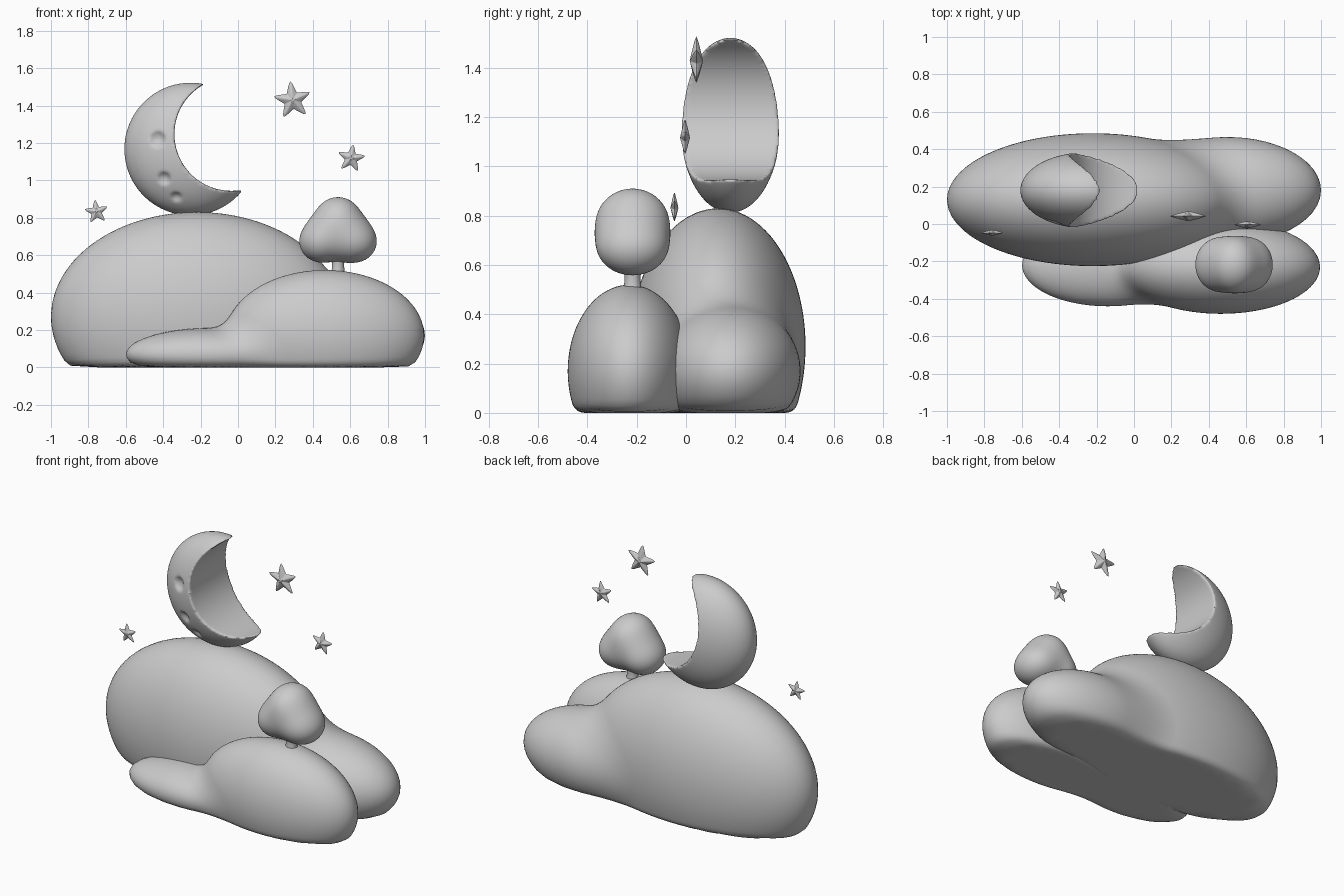
import bpy, bmesh, math
from mathutils import Vector

if "Cube" in bpy.data.objects:
    bpy.data.objects.remove(bpy.data.objects["Cube"])


def ellipsoid_dist(p, c, r):
    q = [(p[i] - c[i]) / r[i] for i in range(3)]
    k0 = math.sqrt(sum(v * v for v in q))
    k1 = math.sqrt(sum((q[i] / r[i]) ** 2 for i in range(3)))
    return k0 * (k0 - 1) / k1 if k1 > 1e-9 else -min(r)


def smin(a, b, k):
    h = max(k - abs(a - b), 0) / k
    return min(a, b) - h * h * k / 4


def finish(name, bm, angle=50):
    bmesh.ops.recalc_face_normals(bm, faces=bm.faces)
    me = bpy.data.meshes.new(name)
    bm.to_mesh(me)
    bm.free()
    ob = bpy.data.objects.new(name, me)
    bpy.context.collection.objects.link(ob)
    bpy.ops.object.select_all(action='DESELECT')
    ob.select_set(True)
    bpy.context.view_layer.objects.active = ob
    bpy.ops.object.shade_smooth_by_angle(angle=math.radians(angle))
    return ob


def blob(name, start, lobes, k, ground=False, subdiv=6):
    """Soft union of ellipsoids: push a sphere out from start to the blended surface."""
    def field(p):
        d = ellipsoid_dist(p, *lobes[0])
        for lobe in lobes[1:]:
            d = smin(d, ellipsoid_dist(p, *lobe), k)
        return -smin(-d, p.z, 0.04) if ground else d
    bm = bmesh.new()
    bmesh.ops.create_icosphere(bm, subdivisions=subdiv, radius=1)
    start = Vector(start)
    for v in bm.verts:
        d = v.co.normalized()
        lo, hi = 0.0, 1.6
        for _ in range(18):
            mid = (lo + hi) / 2
            if field(start + d * mid) < 0:
                lo = mid
            else:
                hi = mid
        v.co = start + d * lo
    return finish(name, bm)


def ball(name, c, r, seg=64):
    bm = bmesh.new()
    bmesh.ops.create_uvsphere(bm, u_segments=seg, v_segments=seg // 2, radius=1)
    for v in bm.verts:
        v.co = Vector([c[i] + v.co[i] * r[i] for i in range(3)])
    return finish(name, bm)


def star(name, c, R, T, turn):
    """Five-pointed puffy star facing the front."""
    def outline(a):
        step = math.pi / 5
        t = (a + step) % (2 * step) - step
        t = math.sqrt(t * t + 0.07 ** 2)
        vx, vy = 0.43 * math.cos(step), 0.43 * math.sin(step)
        tip = 1.13
        return R * tip * vy / (vy * math.cos(t) + (tip - vx) * math.sin(t))
    n, rings = 80, 8
    bm = bmesh.new()
    rim = None
    for side in (-1, 1):
        prev = None
        for j in range(rings + 1):
            s = 1 - j / rings
            if j == 0 and rim:
                prev = rim
                continue
            y = c[1] + side * T * (0.8 * (1 - s) + 0.2 * math.sqrt(1 - s * s))
            if s == 0:
                mid = bm.verts.new((c[0], y, c[2]))
                for i in range(n):
                    bm.faces.new((prev[i], prev[(i + 1) % n], mid))
                break
            ring = []
            for i in range(n):
                a = 2 * math.pi * i / n
                r, b = outline(a) * s, a + math.radians(turn)
                ring.append(bm.verts.new((c[0] + r * math.cos(b), y, c[2] + r * math.sin(b))))
            if prev:
                for i in range(n):
                    m = (i + 1) % n
                    bm.faces.new((prev[i], prev[m], ring[m], ring[i]))
            else:
                rim = ring
            prev = ring
    return finish(name, bm, 60)


# Hills
blob("back_hill", (0.0, 0.14, 0.1), [
    ((-0.22, 0.13, 0.27), (0.78, 0.355, 0.56)),
    ((0.5, 0.18, 0.17), (0.5, 0.285, 0.27))], 0.12, True)
blob("front_hill", (0.2, -0.22, 0.08), [
    ((0.465, -0.23, 0.17), (0.53, 0.25, 0.35)),
    ((-0.14, -0.22, 0.07), (0.46, 0.22, 0.14))], 0.1, True)

# Tree
tx, ty = 0.535, -0.217
blob("tree_crown", (tx, ty, 0.71), [
    ((tx, ty, 0.765), (0.135, 0.15, 0.145)),
    ((tx - 0.085, ty, 0.675), (0.122, 0.14, 0.115)),
    ((tx + 0.085, ty, 0.675), (0.122, 0.14, 0.115))], 0.08, subdiv=5)
bm = bmesh.new()
prev = None
for z, r in ((0.47, 0.04), (0.52, 0.034), (0.55, 0.032), (0.575, 0.036), (0.61, 0.045)):
    ring = [bm.verts.new((tx + r * math.cos(a * math.pi / 12), ty + r * math.sin(a * math.pi / 12), z))
            for a in range(24)]
    if prev:
        for i in range(24):
            m = (i + 1) % 24
            bm.faces.new((prev[i], prev[m], ring[m], ring[i]))
    else:
        bm.faces.new(ring)
    prev = ring
bm.faces.new(prev)
finish("tree_trunk", bm)

# Moon: flattened ball minus a cylinder and three craters, then softened
mc, mr = Vector((-0.253, 0.18, 1.167)), Vector((0.355, 0.203, 0.355))
moon = ball("crescent_moon", mc, mr, 96)
bpy.ops.mesh.primitive_cylinder_add(vertices=96, radius=0.303, depth=1,
                                    location=(-0.037, 0.18, 1.247), rotation=(math.pi / 2, 0, 0))
cutters = [bpy.context.object]
cutters[0].name = "crescent_cutter"
for x, z, r in ((-0.43, 1.22, 0.06), (-0.395, 1.01, 0.05), (-0.33, 0.91, 0.042)):
    dx, dz = (x - mc.x) / mr.x, (z - mc.z) / mr.z
    dy = -math.sqrt(1 - dx * dx - dz * dz)
    n = Vector((dx / mr.x, dy / mr.y, dz / mr.z)).normalized()
    cutters.append(ball("crater_cutter", Vector((x, mc.y + dy * mr.y, z)) + n * r * 0.6, (r, r, r), 32))
for cut in cutters:
    cut.hide_render = True
    cut.hide_set(True)
    mod = moon.modifiers.new("cut", 'BOOLEAN')
    mod.operation, mod.solver, mod.object = 'DIFFERENCE', 'EXACT', cut
rm = moon.modifiers.new("remesh", 'REMESH')
rm.mode, rm.voxel_size, rm.use_smooth_shade = 'VOXEL', 0.008, True
sm = moon.modifiers.new("soften", 'SMOOTH')
sm.factor, sm.iterations = 0.5, 8

# Stars
star("star_large", (0.292, 0.042, 1.428), 0.108, 0.027, 97)
star("star_medium", (0.605, -0.004, 1.117), 0.08, 0.02, 82)
star("star_small", (-0.757, -0.047, 0.832), 0.068, 0.016, 97)
